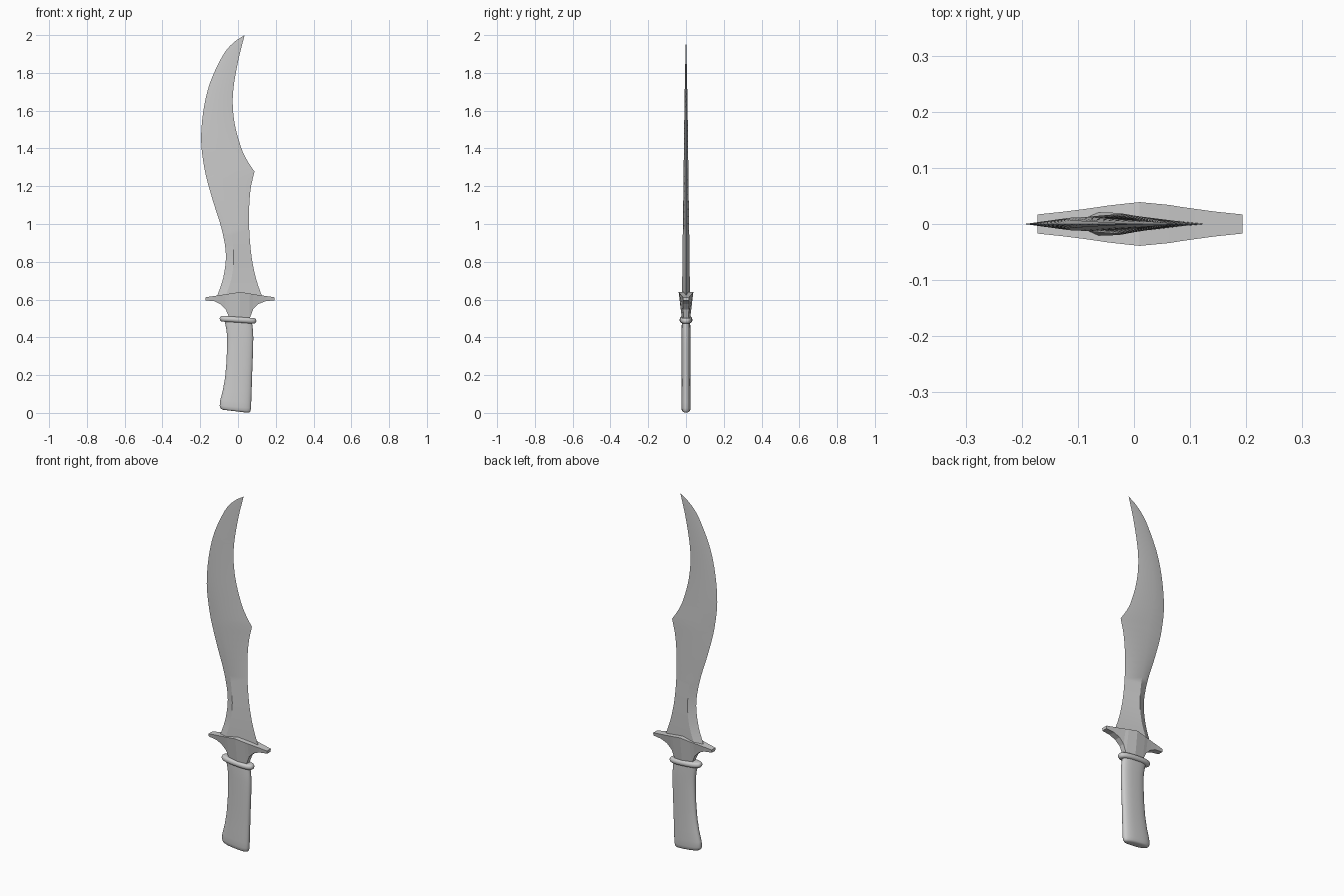
import bpy, bmesh, math

if "Cube" in bpy.data.objects:
    bpy.data.objects.remove(bpy.data.objects["Cube"])

grey = bpy.data.materials.new("plain grey")
grey.diffuse_color = (0.6, 0.6, 0.6, 1)
grey.use_nodes = True
grey.node_tree.nodes["Principled BSDF"].inputs["Base Color"].default_value = grey.diffuse_color


def loft(name, rings, smooth=30):
    """Skin a list of equal-length vertex rings and cap both ends."""
    bm = bmesh.new()
    rows = [[bm.verts.new(p) for p in r] for r in rings]
    n = len(rows[0])
    for a, b in zip(rows, rows[1:]):
        for i in range(n):
            j = (i + 1) % n
            bm.faces.new((a[i], a[j], b[j], b[i]))
    bm.faces.new(rows[0])
    bm.faces.new(rows[-1])
    bmesh.ops.remove_doubles(bm, verts=bm.verts, dist=1e-5)
    bmesh.ops.recalc_face_normals(bm, faces=bm.faces)
    me = bpy.data.meshes.new(name)
    bm.to_mesh(me)
    bm.free()
    me.materials.append(grey)
    ob = bpy.data.objects.new(name, me)
    bpy.context.collection.objects.link(ob)
    bpy.ops.object.select_all(action='DESELECT')
    ob.select_set(True)
    bpy.context.view_layer.objects.active = ob
    if smooth:
        bpy.ops.object.shade_smooth_by_angle(angle=math.radians(smooth))
    return ob


def curve(pts, z):
    """Smooth (Hermite) interpolation of x over rising z."""
    def slope(i):
        a, b = pts[max(i - 1, 0)], pts[min(i + 1, len(pts) - 1)]
        return (b[1] - a[1]) / (b[0] - a[0])
    z = min(max(z, pts[0][0]), pts[-1][0])
    i = 0
    while i < len(pts) - 2 and z > pts[i + 1][0]:
        i += 1
    (z0, x0), (z1, x1) = pts[i], pts[i + 1]
    h = z1 - z0
    t = (z - z0) / h
    return ((2*t**3 - 3*t*t + 1) * x0 + (t**3 - 2*t*t + t) * h * slope(i)
            + (3*t*t - 2*t**3) * x1 + (t**3 - t*t) * h * slope(i + 1))


# Blade: convex back edge, concave front edge with a barb at z = 1.278
BARB = 1.278
back = [(.60, -.118), (.63, -.106), (.72, -.077), (.84, -.064), (.975, -.087), (1.13, -.135),
        (1.29, -.177), (1.475, -.195), (1.71, -.16), (1.89, -.082), (1.96, -.025), (2.0, .035)]
front_low = [(.60, .135), (.63, .122), (.72, .093), (.84, .07), (1.02, .058), (1.18, .066), (BARB, .087)]
front_high = [(BARB, .087), (1.33, .052), (1.395, .02), (1.54, -.019), (1.685, -.027),
              (1.86, .0), (2.0, .035)]
ridge = [(.60, .17), (.72, .26), (.85, .31), (1.2, .36), (1.6, .4), (2.0, .4)]
thick = [(.60, .021), (.85, .0185), (1.2, .0135), (1.5, .010), (1.8, .005), (2.0, 0)]
levels = ([.60 + (BARB - .60) * i / 18 for i in range(19)]
          + [BARB + (2 - BARB) * i / 26 for i in range(1, 26)] + [1.987, 1.9995])
rings = []
for z in levels:
    l = curve(back, z)
    r = curve(front_low if z <= BARB else front_high, z)
    m = l + (r - l) * curve(ridge, z)
    t = max(curve(thick, z), .0002)
    rings.append([(l, 0, z), (m, -t, z), (r, 0, z), (m, t, z)])
loft("blade", rings)

# Guard: faceted cross piece, (x, top z, bottom z, top half depth, bottom half depth)
guard = [(-.172, .612, .596, .017, .015), (-.125, .619, .591, .022, .017),
         (-.093, .624, .576, .026, .017), (-.065, .628, .548, .030, .015),
         (-.045, .631, .50, .033, .013), (.01, .64, .50, .039, .022),
         (.062, .632, .50, .034, .013), (.08, .629, .548, .031, .015),
         (.108, .624, .576, .027, .017), (.145, .619, .591, .022, .017),
         (.193, .612, .596, .017, .015)]
loft("guard", [[(x, -a, t), (x, a, t), (x, b, u), (x, -b, u)] for x, t, u, a, b in guard], 0)


def oval(xl, zl, xr, zr, hy, p=2.5, n=32):
    """Tilted rounded section between a left and a right point."""
    out = []
    for i in range(n):
        a = 2 * math.pi * i / n
        c, s = math.cos(a), math.sin(a)
        u = math.copysign(abs(c) ** (2 / p), c)
        v = math.copysign(abs(s) ** (2 / p), s)
        k = (u + 1) / 2
        out.append((xl + (xr - xl) * k, hy * v, zl + (zr - zl) * k))
    return out


# Collar: tilted rounded ring under the guard
collar = []
for i in range(9):
    a = -math.pi / 2 + math.pi * i / 8
    o, h = .013 * math.cos(a), .015 * math.sin(a)
    collar.append(oval(-.084 - o, .499 + h, .084 + o, .487 + h, .021 + o))
loft("collar", collar, 45)

# Grip: flattened oval handle flaring at the rounded pommel end
grip = [(-.066, .015, .048, .001, .012), (-.082, .017, .060, .003, .019),
        (-.092, .024, .066, .010, .023), (-.097, .038, .069, .025, .025),
        (-.094, .068, .070, .055, .025), (-.080, .12, .072, .11, .024),
        (-.068, .19, .074, .18, .023), (-.061, .27, .077, .26, .023),
        (-.058, .35, .080, .34, .023), (-.058, .41, .081, .40, .023),
        (-.063, .45, .079, .44, .023), (-.072, .49, .074, .48, .022)]
loft("grip", [oval(*g) for g in grip], 50)
